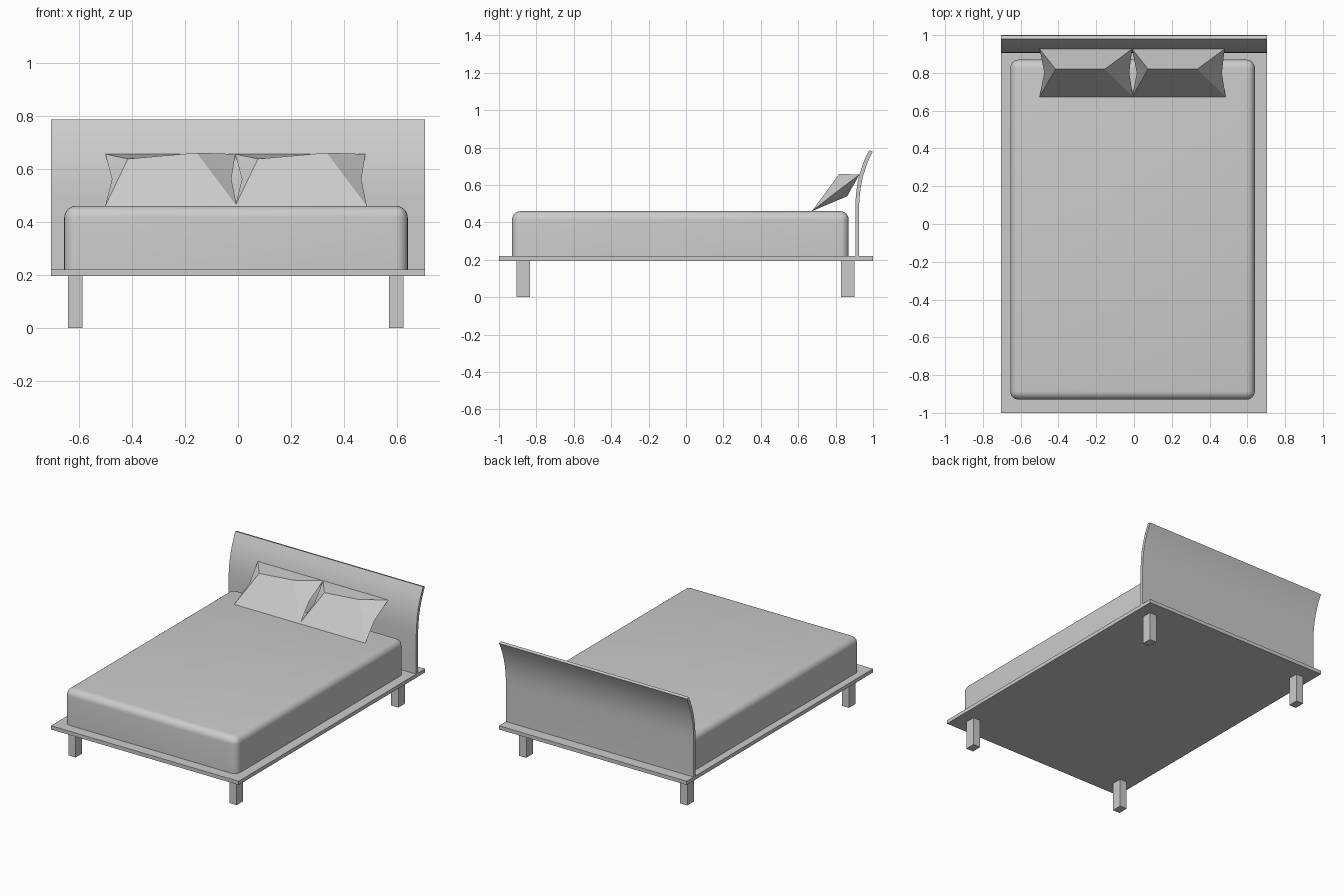
import bpy, bmesh
from mathutils import Vector

cube = bpy.data.objects.get("Cube")
if cube:
    bpy.data.objects.remove(cube, do_unlink=True)

grey = bpy.data.materials.new("plain grey")
grey.use_nodes = True
colour = (0.6, 0.6, 0.6, 1)
grey.diffuse_color = colour
grey.node_tree.nodes["Principled BSDF"].inputs["Base Color"].default_value = colour


def add_object(name, bm, smooth=None):
    bmesh.ops.recalc_face_normals(bm, faces=bm.faces)
    mesh = bpy.data.meshes.new(name)
    bm.to_mesh(mesh)
    bm.free()
    mesh.materials.append(grey)
    obj = bpy.data.objects.new(name, mesh)
    bpy.context.collection.objects.link(obj)
    if smooth:
        bpy.ops.object.select_all(action='DESELECT')
        obj.select_set(True)
        bpy.context.view_layer.objects.active = obj
        bpy.ops.object.shade_smooth_by_angle(angle=smooth)
    return obj


def box_mesh(lo, hi):
    bm = bmesh.new()
    bmesh.ops.create_cube(bm, size=1)
    lo, hi = Vector(lo), Vector(hi)
    bmesh.ops.scale(bm, vec=hi - lo, verts=bm.verts)
    bmesh.ops.translate(bm, vec=(lo + hi) / 2, verts=bm.verts)
    return bm


# Platform
add_object("platform", box_mesh((-0.705, -1, 0.195), (0.705, 1, 0.22)))

# Legs
for side, x in (("right", -0.64), ("left", 0.57)):
    for end, y in (("front", -0.905), ("back", 0.83)):
        add_object(f"{end}_{side}_leg",
                   box_mesh((x, y, 0), (x + 0.054, y + 0.07, 0.195)))

# Mattress, rounded everywhere but along the bottom
bm = box_mesh((-0.655, -0.93, 0.22), (0.64, 0.87, 0.46))
edges = [e for e in bm.edges if max(v.co.z for v in e.verts) > 0.3]
bmesh.ops.bevel(bm, geom=edges, offset=0.045, segments=6, profile=0.5,
                affect='EDGES', clamp_overlap=True)
add_object("mattress", bm, 0.6)

# Headboard: side profile that curls backwards, extruded across the width
front = [(0.905, 0.22), (0.905, 0.48), (0.908, 0.54), (0.915, 0.60),
         (0.927, 0.655), (0.943, 0.705), (0.960, 0.747), (0.979, 0.785)]
back = [(y + 0.02, z - (0.006 if z > 0.5 else 0)) for y, z in front]
bm = bmesh.new()
profile = bm.faces.new([bm.verts.new((-0.705, y, z)) for y, z in front + back[::-1]])
extruded = bmesh.ops.extrude_face_region(bm, geom=[profile], use_keep_orig=True)
bmesh.ops.translate(bm, vec=(1.41, 0, 0),
                    verts=[v for v in extruded["geom"] if isinstance(v, bmesh.types.BMVert)])
add_object("headboard", bm, 0.5)

# Pillows: pinched corners and sides, with a front ridge and a back bulge
points = [(-0.50, 0.673, 0.46), (-0.005, 0.673, 0.46),     # lower corners
          (-0.01, 0.927, 0.655), (-0.50, 0.927, 0.655),    # upper corners
          (-0.475, 0.80, 0.56), (-0.025, 0.80, 0.56),      # pinched sides
          (-0.415, 0.82, 0.637), (-0.155, 0.82, 0.66),     # front ridge
          (-0.415, 0.862, 0.54), (-0.155, 0.862, 0.54)]    # back bulge
faces = [(0, 1, 7, 6), (6, 7, 2, 3), (0, 6, 4), (4, 6, 3), (1, 5, 7), (5, 2, 7),
         (1, 0, 8, 9), (9, 8, 3, 2), (0, 4, 8), (4, 3, 8), (1, 9, 5), (5, 9, 2)]
for name, shift in (("right_pillow", 0), ("left_pillow", 0.49)):
    bm = bmesh.new()
    verts = [bm.verts.new((x + shift, y, z)) for x, y, z in points]
    for f in faces:
        bm.faces.new([verts[i] for i in f])
    add_object(name, bm, 0.6)
